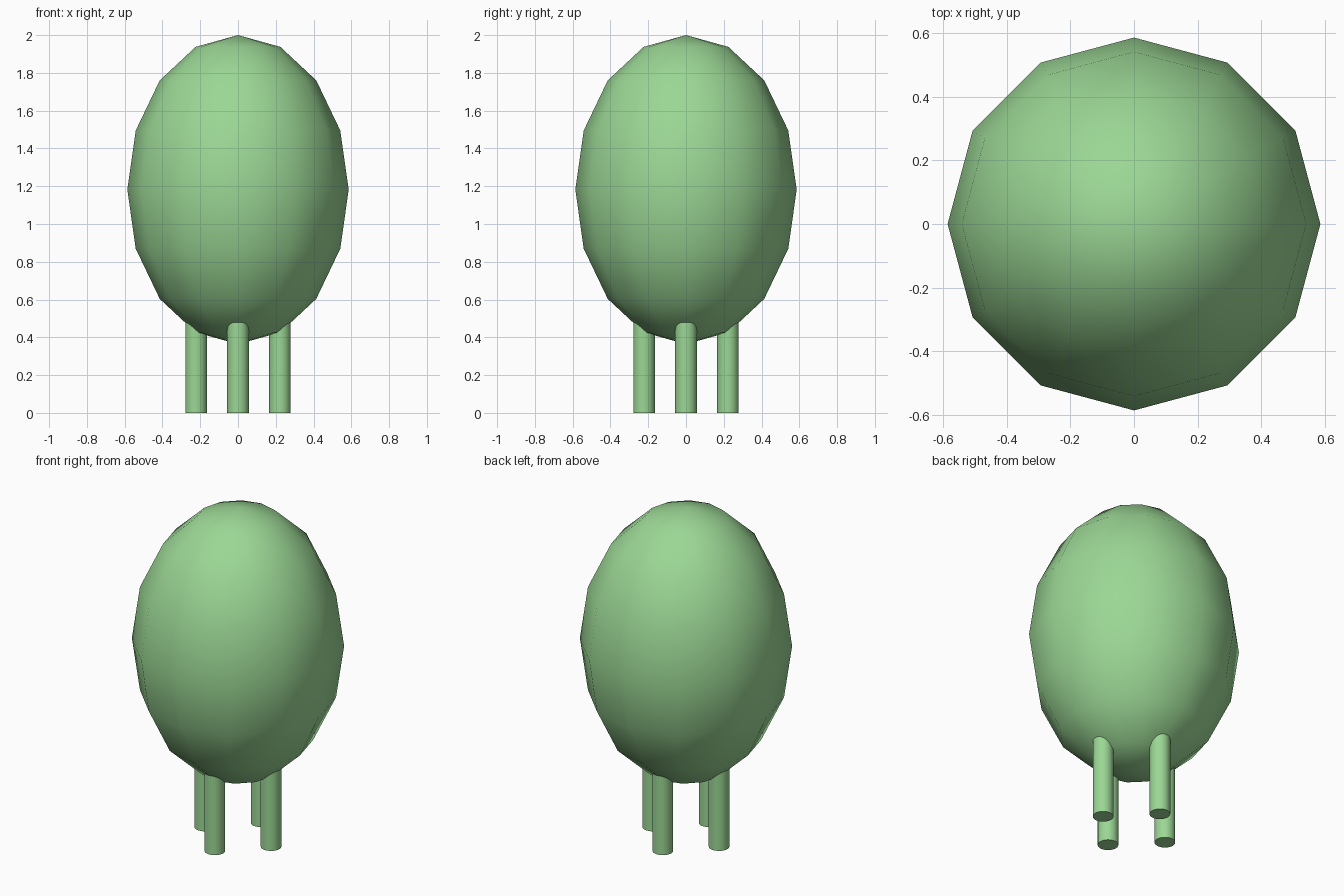
import bpy
import math

if "Cube" in bpy.data.objects:
    bpy.data.objects.remove(bpy.data.objects["Cube"])

green = bpy.data.materials.new("soft_green")
green.diffuse_color = (0.33, 0.68, 0.30, 1)
green.use_nodes = True
green.node_tree.nodes["Principled BSDF"].inputs["Base Color"].default_value = green.diffuse_color


def finish(name, angle):
    obj = bpy.context.object
    obj.name = name
    obj.data.materials.append(green)
    bpy.ops.object.transform_apply(location=False, rotation=False, scale=True)
    bpy.ops.object.shade_smooth_by_angle(angle=math.radians(angle))
    return obj


# Egg-shaped body: a low-poly, smooth-shaded ellipsoid
bpy.ops.mesh.primitive_uv_sphere_add(segments=12, ring_count=8, radius=1, location=(0, 0, 1.182))
bpy.context.object.scale = (0.586, 0.586, 0.818)
finish("body", 80)

# Four round legs in a cross, running up into the body
LEG_TOP = 0.58
for i, side in enumerate(("right", "back", "left", "front")):
    a = i * math.pi / 2
    bpy.ops.mesh.primitive_cylinder_add(
        vertices=32, radius=0.057, depth=LEG_TOP,
        location=(0.222 * math.cos(a), 0.222 * math.sin(a), LEG_TOP / 2))
    finish(side + "_leg", 40)
